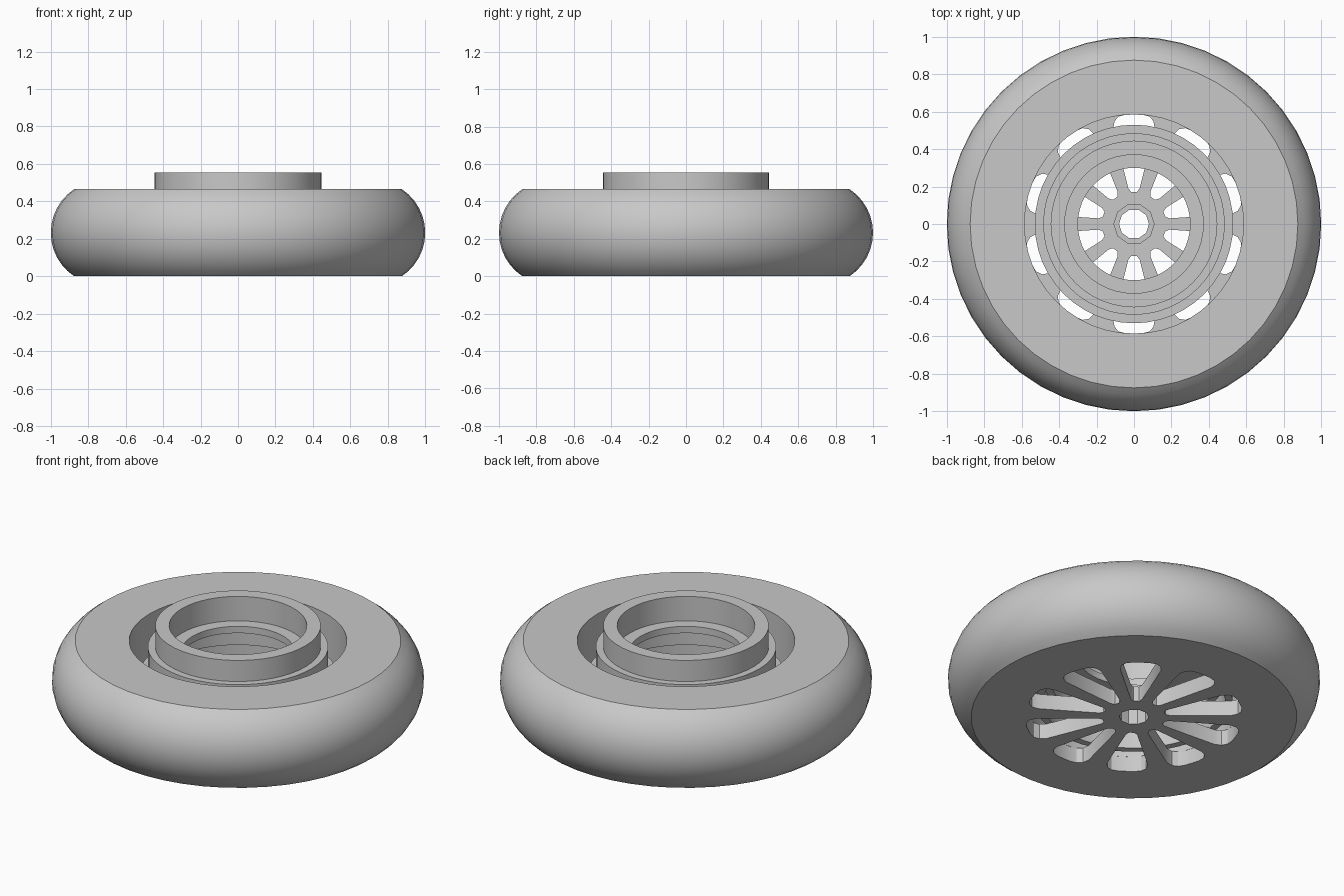
import bpy
import math
from math import sin, cos, pi

cube = bpy.data.objects.get("Cube")
if cube:
    bpy.data.objects.remove(cube, do_unlink=True)

GREY = (0.58, 0.58, 0.58, 1)
grey = bpy.data.materials.new("plain grey")
grey.diffuse_color = GREY
grey.use_nodes = True
grey.node_tree.nodes["Principled BSDF"].inputs["Base Color"].default_value = GREY


def finish(name, mesh):
    """Link a mesh as an object, colour it and smooth its soft edges."""
    obj = bpy.data.objects.new(name, mesh)
    bpy.context.scene.collection.objects.link(obj)
    mesh.materials.clear()
    mesh.materials.append(grey)
    bpy.ops.object.select_all(action="DESELECT")
    obj.select_set(True)
    bpy.context.view_layer.objects.active = obj
    bpy.ops.object.shade_smooth_by_angle(angle=math.radians(32))
    return obj


def lathe(name, profile, sides=48):
    """Turn a closed (radius, height) profile, listed anticlockwise, about z."""
    n = len(profile)
    verts = [(r * cos(2 * pi * i / sides), r * sin(2 * pi * i / sides), z)
             for i in range(sides) for r, z in profile]
    faces = []
    for i in range(sides):
        a, b = i * n, (i + 1) % sides * n
        for j in range(n):
            k = (j + 1) % n
            faces.append((a + j, b + j, b + k, a + k))
    mesh = bpy.data.meshes.new(name)
    mesh.from_pydata(verts, [], faces)
    return finish(name, mesh)


def ring(radius, sides):
    return [(radius * cos(2 * pi * i / sides), radius * sin(2 * pi * i / sides))
            for i in range(sides)]


def plate(name, outlines, thickness):
    """Flat plate from an outer outline followed by hole outlines."""
    curve = bpy.data.curves.new(name, "CURVE")
    curve.dimensions = "2D"
    curve.fill_mode = "BOTH"
    curve.extrude = thickness / 2
    for outline in outlines:
        spline = curve.splines.new("POLY")
        spline.points.add(len(outline) - 1)
        for point, (x, y) in zip(spline.points, outline):
            point.co = (x, y, 0, 1)
        spline.use_cyclic_u = True
    temp = bpy.data.objects.new("outline", curve)
    bpy.context.scene.collection.objects.link(temp)
    graph = bpy.context.evaluated_depsgraph_get()
    mesh = bpy.data.meshes.new_from_object(temp.evaluated_get(graph))
    bpy.data.objects.remove(temp, do_unlink=True)
    obj = finish(name, mesh)
    obj.location.z = thickness / 2
    return obj


# Tyre: a bulging outer wall between flat sides
HEIGHT, SEAM = 0.465, 0.71
bulge, half_angle = 0.279, math.asin(0.2325 / 0.279)
wall = []
for i in range(13):
    a = half_angle * (i / 6 - 1)
    wall.append((1 - bulge + bulge * cos(a), HEIGHT / 2 + bulge * sin(a)))
lathe("tyre", [(SEAM, 0)] + wall + [(SEAM, HEIGHT)])

# Rim barrel
lathe("rim_barrel", [(0.585, 0.09), (SEAM, 0.09), (SEAM, HEIGHT), (0.585, HEIGHT)])

# Spoked rim face: ten tapering windows with rounded outer ends
side = [(0.17, 0.014), (0.19, 0.03), (0.34, 0.068), (0.51, 0.11),
        (0.55, 0.104), (0.575, 0.08), (0.585, 0.04)]
window = side + [(r, -w) for r, w in reversed(side)]
outlines = [ring(SEAM, 48)]
for i in range(10):
    a = pi / 10 + i * pi / 5
    outlines.append([(x * cos(a) - y * sin(a), x * sin(a) + y * cos(a)) for x, y in window])
outlines.append(ring(0.08, 10))
plate("spoked_rim_face", outlines, 0.09)

# Small boss round the axle hole
lathe("axle_boss", [(0.08, 0.08), (0.11, 0.08), (0.11, 0.14), (0.08, 0.14)], 10)

# Hollow stepped hub, open underneath, with a raised collar
lathe("hub_collar", [
    (0.49, 0.09), (0.53, 0.09), (0.53, 0.27), (0.485, 0.27), (0.485, 0.43),
    (0.445, 0.43), (0.445, 0.555), (0.37, 0.555), (0.37, 0.41), (0.30, 0.41),
    (0.30, 0.37), (0.45, 0.37), (0.45, 0.23), (0.49, 0.23)])
